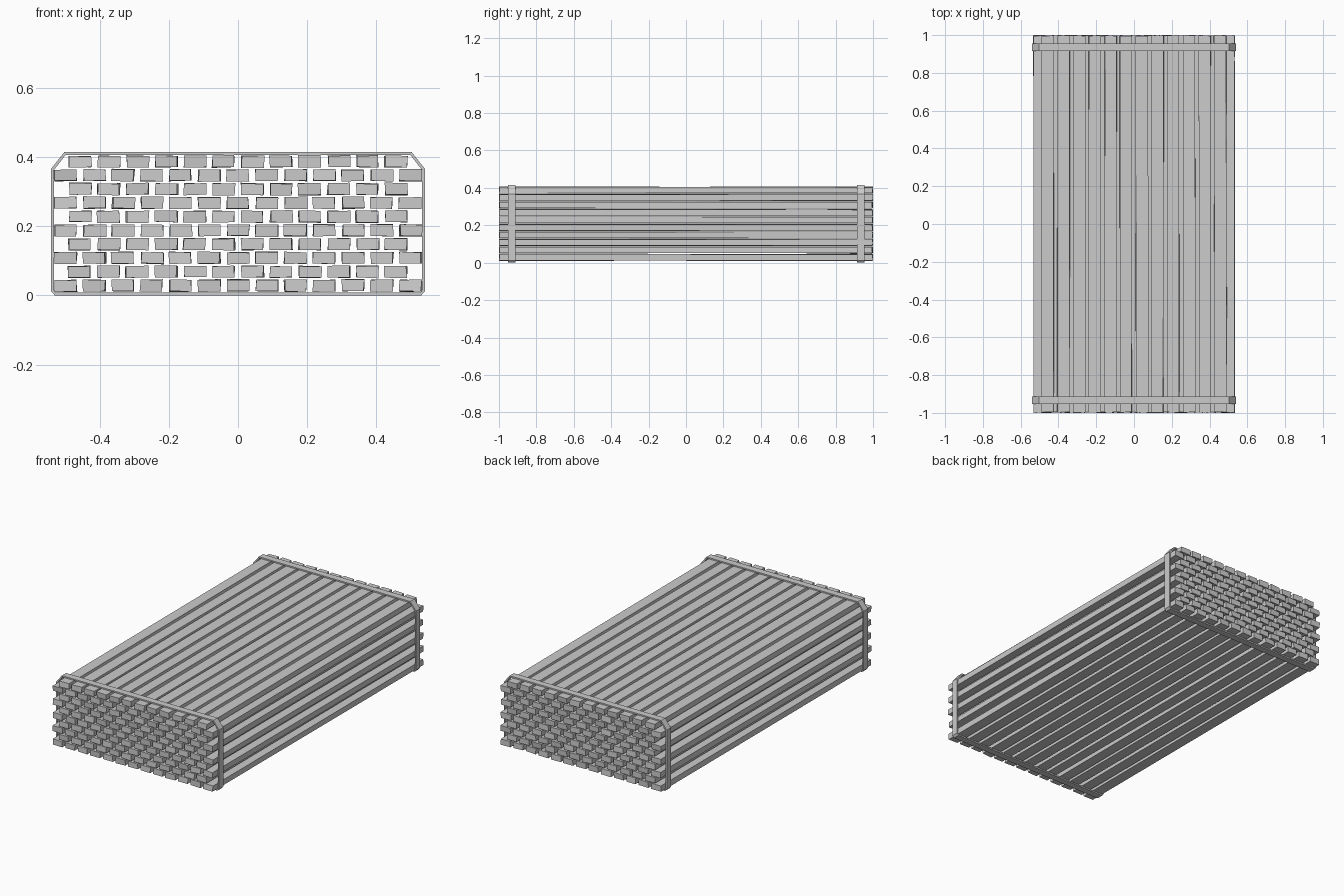
import bpy, bmesh, random
from mathutils import Vector

if "Cube" in bpy.data.objects:
    bpy.data.objects.remove(bpy.data.objects["Cube"])

random.seed(7)
PITCH_X, PITCH_Z = 0.0832, 0.0399
PLANK_W, PLANK_H = 0.064, 0.0335


def finish(bm, name):
    bmesh.ops.recalc_face_normals(bm, faces=bm.faces[:])
    mesh = bpy.data.meshes.new(name)
    bm.to_mesh(mesh)
    bm.free()
    obj = bpy.data.objects.new(name, mesh)
    bpy.context.collection.objects.link(obj)
    return obj


def jitter(amount):
    return random.uniform(-amount, amount)


def add_plank(bm, x, z):
    """Long rough-sawn board: a box with slightly uneven corners."""
    verts = bmesh.ops.create_cube(bm, size=1.0)["verts"]
    end_shift = {-1: (jitter(0.002), jitter(0.001)), 1: (jitter(0.002), jitter(0.001))}
    for v in verts:
        side = 1 if v.co.y > 0 else -1
        dx, dz = end_shift[side]
        v.co = Vector((x + v.co.x * PLANK_W + dx + jitter(0.002),
                       side * (0.997 + jitter(0.003)),
                       z + v.co.z * PLANK_H + dz + jitter(0.0015)))


# Stacked layers of planks, alternating 13 and 12 boards
for row in range(10):
    bm = bmesh.new()
    count = 13 if row % 2 == 0 else 12
    for i in range(count):
        add_plank(bm, (i - (count - 1) / 2) * PITCH_X, 0.029 + row * PITCH_Z)
    finish(bm, f"plank_layer_{row + 1}")


# Metal bands wrapped around the stack, chamfered at the corners
OUTER = [(0.53, 0.0), (0.541, 0.012), (0.541, 0.367), (0.503, 0.415)]
INNER = [(0.527, 0.008), (0.533, 0.015), (0.533, 0.363), (0.499, 0.407)]


def ring(half):
    return half + [(-x, z) for x, z in reversed(half)]


def add_band(name, y, width=0.04):
    bm = bmesh.new()
    loops = [[bm.verts.new((x, y + s * width / 2, z)) for x, z in ring(half)]
             for half, s in ((OUTER, -1), (OUTER, 1), (INNER, 1), (INNER, -1))]
    n = len(loops[0])
    for k in range(4):
        a, b = loops[k], loops[(k + 1) % 4]
        for i in range(n):
            j = (i + 1) % n
            bm.faces.new((a[i], a[j], b[j], b[i]))
    finish(bm, name)


add_band("front_band", -0.932)
add_band("back_band", 0.935)
